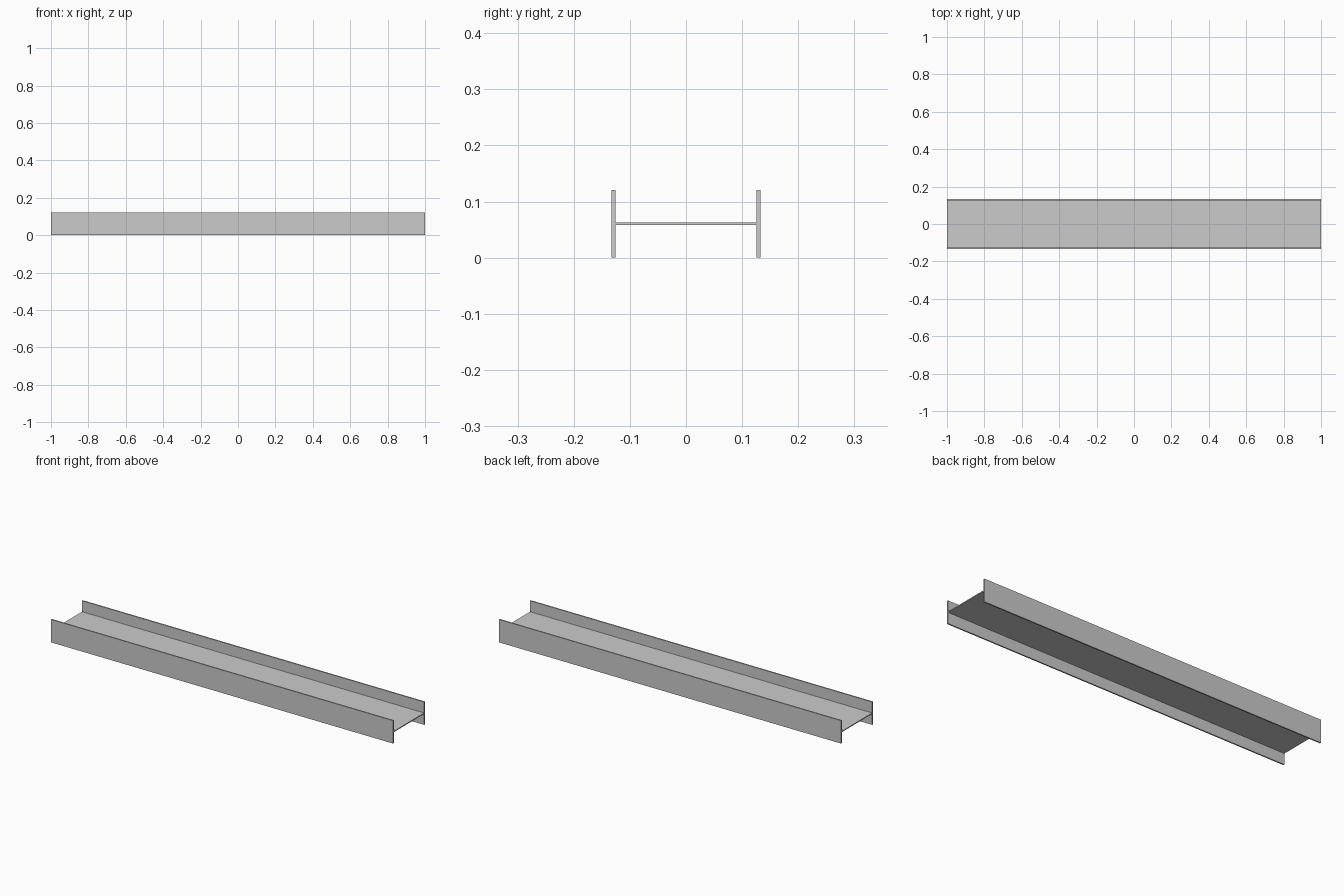
import bpy
import bmesh

if "Cube" in bpy.data.objects:
    bpy.data.objects.remove(bpy.data.objects["Cube"])

LENGTH = 2.0
HALF_W = 0.133      # half overall width across the flanges
HEIGHT = 0.121      # flange height
FLANGE_T = 0.007    # flange thickness
WEB_T = 0.005       # web thickness

# H-shaped cross-section: one quarter, mirrored around the web centre
inner, h, w = HALF_W - FLANGE_T, HEIGHT / 2, WEB_T / 2
right = [(inner, -w), (inner, -h), (HALF_W, -h), (HALF_W, h), (inner, h), (inner, w)]
profile = right + [(-y, -z) for y, z in right]

# Extrude the profile along x
bm = bmesh.new()
verts = [bm.verts.new((-LENGTH / 2, y, z + h)) for y, z in profile]
cap = bm.faces.new(verts)
result = bmesh.ops.extrude_face_region(bm, geom=[cap], use_keep_orig=True)
moved = [g for g in result["geom"] if isinstance(g, bmesh.types.BMVert)]
bmesh.ops.translate(bm, vec=(LENGTH, 0, 0), verts=moved)
bmesh.ops.recalc_face_normals(bm, faces=bm.faces)

# Steel beam lying on its flange edges
mesh = bpy.data.meshes.new("h_beam")
bm.to_mesh(mesh)
bm.free()
beam = bpy.data.objects.new("h_beam", mesh)
bpy.context.collection.objects.link(beam)
